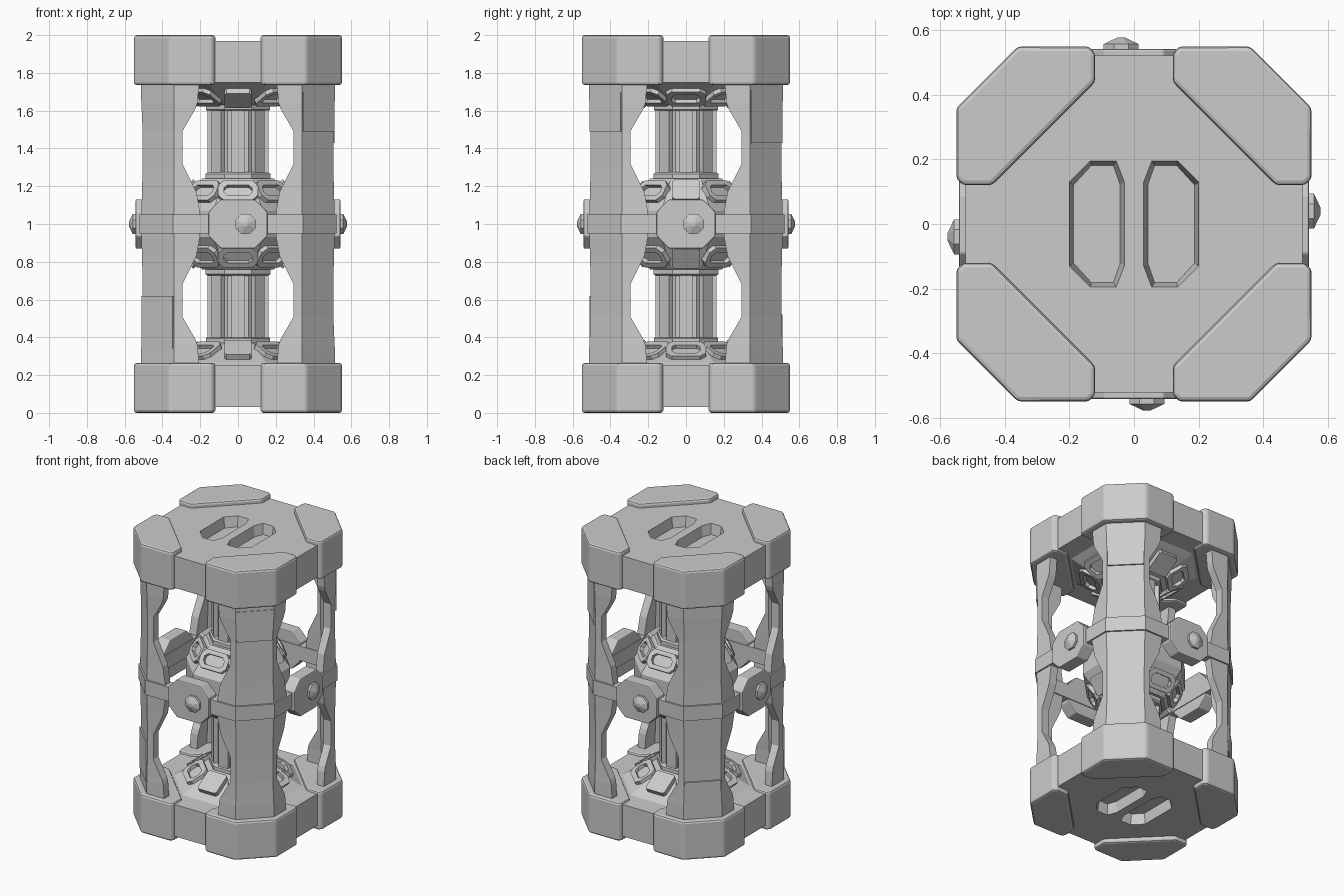
import bpy, bmesh
from math import radians, pi, cos, sin
from mathutils import Matrix, Vector

if "Cube" in bpy.data.objects:
    bpy.data.objects.remove(bpy.data.objects["Cube"])

T = Matrix.Translation
FLIP = T((0, 0, 2)) @ Matrix.Diagonal((1, 1, -1, 1))   # mirror about z = 1


def turn(deg):
    return Matrix.Rotation(radians(deg), 4, 'Z')


def loft(name, rings, mat=Matrix(), closed=False, bevel=0.0):
    """Skin equal-length rings of 3D points; cap the ends, or close into a loop."""
    bm = bmesh.new()
    rows = [[bm.verts.new(mat @ Vector(p)) for p in ring] for ring in rings]
    pairs = list(zip(rows, rows[1:]))
    if closed:
        pairs.append((rows[-1], rows[0]))
    else:
        bm.faces.new(rows[0])
        bm.faces.new(rows[-1])
    n = len(rows[0])
    for a, b in pairs:
        for i in range(n):
            j = (i + 1) % n
            bm.faces.new((a[i], a[j], b[j], b[i]))
    bmesh.ops.recalc_face_normals(bm, faces=bm.faces)
    me = bpy.data.meshes.new(name)
    bm.to_mesh(me)
    bm.free()
    ob = bpy.data.objects.new(name, me)
    bpy.context.collection.objects.link(ob)
    if bevel:
        m = ob.modifiers.new("bevel", 'BEVEL')
        m.width, m.segments, m.limit_method = bevel, 2, 'ANGLE'
        m.angle_limit = radians(40)
    return ob


def flat(pts, z):
    return [(x, y, z) for x, y in pts]


def prism(name, pts, z0, z1, mat=Matrix(), hole=None, bevel=0.0):
    if hole:
        rings = [flat(pts, z0), flat(pts, z1), flat(hole, z1), flat(hole, z0)]
        return loft(name, rings, mat, True, bevel)
    return loft(name, [flat(pts, z0), flat(pts, z1)], mat, False, bevel)


def octa(hx, hy, c):
    """Rectangle of half-sizes hx, hy with corners cut by c."""
    return [(hx, -hy + c), (hx, hy - c), (hx - c, hy), (-hx + c, hy),
            (-hx, hy - c), (-hx, -hy + c), (-hx + c, -hy), (hx - c, -hy)]


def lathe(name, profile, mat=Matrix(), sides=8):
    """Stack of regular polygons given as (distance to flat, height)."""
    k = 1 / cos(pi / sides)
    rings = [[(r * k * cos((i + .5) * 2 * pi / sides),
               r * k * sin((i + .5) * 2 * pi / sides), z) for i in range(sides)]
             for r, z in profile]
    return loft(name, rings, mat)


# End plates with two recessed grip slots
SLOT = [(.03, -.13), (.055, -.195), (.135, -.195), (.2, -.13),
        (.2, .13), (.135, .195), (.055, .195), (.03, .13)]
for label, m in (("top", FLIP), ("bottom", Matrix())):
    plate = prism(label + "_plate", octa(.522, .522, .19), .03, .25, m)
    for s in (1, -1):
        pts = [(s * x, y) for x, y in SLOT]
        floor = [(s * (.115 + (x - .115) * .85), y * .93) for x, y in SLOT]
        cutter = loft("slot_cutter", [flat(pts, .0), flat(pts, .03), flat(floor, .1)], m)
        b = plate.modifiers.new("slot", 'BOOLEAN')
        b.operation, b.solver, b.object = 'DIFFERENCE', 'EXACT', cutter
        bpy.context.view_layer.objects.active = plate
        bpy.ops.object.modifier_apply(modifier=b.name)
        bpy.data.objects.remove(cutter)

# Corner caps, top and bottom
CAP = [(.12, .44), (.12, .53), (.14, .55), (.36, .55),
       (.55, .36), (.55, .14), (.53, .12), (.44, .12)]
for q in range(4):
    for label, m in (("top", FLIP), ("bottom", Matrix())):
        prism(label + "_corner_cap", CAP, 0, .265, m @ turn(90 * q), bevel=.02)

# Waisted corner pillars: (height, inner edge, outer face)
HALF = [(.2, .2, .515), (.36, .215, .512), (.39, .225, .51), (.51, .295, .505),
        (.68, .295, .505), (.83, .22, .508), (.94, .2, .512)]
ROWS = HALF + [(2 - z, e, s) for z, e, s in reversed(HALF)]


def pillar_ring(z, e, s):
    i = s - .055
    return flat([(e, s), (.34, s), (s, .34), (s, e),
                 (i, e), (i, .317), (.317, i), (e, i)], z)


for q in range(4):
    loft("corner_pillar", [pillar_ring(*r) for r in ROWS], turn(90 * q))

# Thin labels on the diagonal faces: (turn from front right corner, z range)
for deg, z0, z1 in ((0, 1.49, 1.7), (90, 1.43, 1.71), (180, .33, .52), (270, .34, .62)):
    out = Matrix.Rotation(radians(deg - 45), 4, 'Z')
    prism("pillar_label", [(.59, -.115), (.607, -.115), (.607, .115), (.59, .115)],
          z0, z1, out)

# Waist band with clamp plates and off-centre bolts
prism("waist_band", octa(.522, .522, .177), .95, 1.05, hole=octa(.45, .45, .14))
for q in range(4):
    out = turn(90 * q) @ T((0, 0, 1)) @ Matrix.Rotation(pi / 2, 4, 'X')
    prism("clamp_plate", octa(.155, .13, .065), .455, .542, out, bevel=.006)
    lathe("clamp_bolt", [(.054, .53), (.054, .557), (.012, .577)],
          out @ T((.04, 0, 0)))

# Central column with ribs and collars
lathe("column", [(.135, .25), (.135, 1.75)])
for k in range(8):
    prism("column_rib", [(-.035, -.162), (.035, -.162), (.035, -.1), (-.035, -.1)],
          .3, 1.7, turn(45 * k))
for m in (Matrix(), FLIP):
    lathe("column_collar", [(.17, .33), (.17, .395), (.162, .4)], m)
    lathe("core_collar", [(.16, .725), (.172, .735), (.172, .78)], m)
    # Stepped hubs on the end plates
    lathe("end_hub", [(.38, .22), (.38, .25), (.35, .27), (.2, .36), (.17, .37)], m)

# Octagonal core
lathe("core", [(.19, .76), (.2, .77), (.31, .93), (.31, 1.07), (.2, 1.23), (.19, 1.24)])


def clip(kind, r, z, tilt, length, deg, m):
    """Tab lying on a sloping face: plain block, or frame with a slot."""
    place = m @ turn(deg) @ T((0, -r, z)) @ Matrix.Rotation(radians(tilt), 4, 'X')
    h = length / 2
    if kind == "plain":
        prism("plain_clip", octa(.072, h, .012), -.02, .035, place)
    else:
        prism("slotted_clip", octa(.105, h, .03), -.02, .025, place,
              hole=octa(.075, h * .55, .02))


# Clips alternate kind around the core and the hubs
for m in (Matrix(), FLIP):
    for k in range(8):
        side = k % 4 == 2
        clip("plain" if k % 4 == 0 else "slotted", .265, .318, 31, .15, 45 * k, m)
        clip("plain" if side else "slotted", .245, 1.165, 55.5, .125, 45 * k, m)
